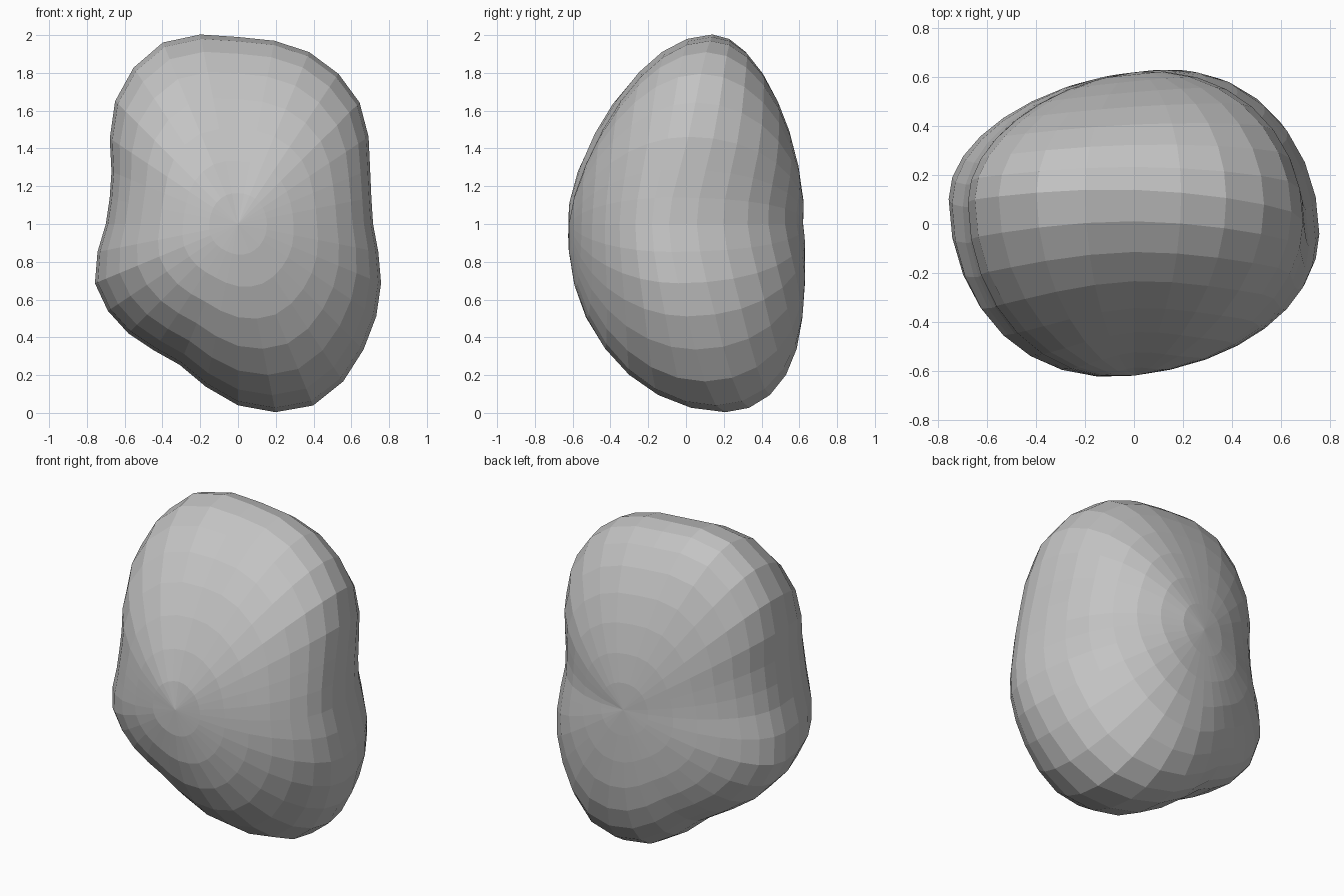
import bpy, bmesh, math
from mathutils import Matrix

cube = bpy.data.objects.get("Cube")
if cube:
    bpy.data.objects.remove(cube)

# Control values at equal angles, counter-clockwise from +x seen from the front
OUTLINE = [.715, .757, .91, .985, .99, 1.04, .92, .725,
           .70, .82, .82, .807, .96, 1.04, .94, .82]
MIDLINE = [-.09, .05, .14, .1, .07, .15, .24, .05]
FRONT_FULLNESS = [2.15, 2.0, 1.5, 1.9, 1.9, 2.2, 2.75, 2.5]
BACK_FULLNESS = [1.8, 2.0, 2.0, 2.1, 2.0, 2.7, 4.6, 2.7]
CORE = .8       # radius the outline fades to near the poles
REACH = .62     # depth of the poles


def around(values, angle):
    """Smooth periodic interpolation of control values."""
    n = len(values)
    t = (angle / math.tau) % 1 * n
    i = int(t)
    f = t - i
    a, b, c, d = (values[(i + k) % n] for k in (-1, 0, 1, 2))
    return b + f / 2 * (c - a + f * (2*a - 5*b + 4*c - d + f * (3*(b - c) + d - a)))


def shape(co):
    """Move a point of the unit sphere onto the weathered boulder surface."""
    angle = math.atan2(co.z, co.x)
    s = min(1, math.hypot(co.x, co.z))
    side, fullness = (-1, FRONT_FULLNESS) if co.y < 0 else (1, BACK_FULLNESS)
    depth = math.sqrt(1 - s ** around(fullness, angle))
    mid = around(MIDLINE, angle)
    radius = s * (CORE + (around(OUTLINE, angle) - CORE) * s)
    co.x = radius * math.cos(angle)
    co.z = 1 + radius * math.sin(angle)
    # the two broad faces lean sideways
    co.y = mid + (side * REACH - mid + .12 * co.x) * depth


# Boulder: faceted sphere with its poles at the front and back
bm = bmesh.new()
bmesh.ops.create_uvsphere(bm, u_segments=32, v_segments=16, radius=1,
                          matrix=Matrix.Rotation(math.pi / 2, 4, 'X'))
for v in bm.verts:
    shape(v.co)
bmesh.ops.recalc_face_normals(bm, faces=bm.faces)
mesh = bpy.data.meshes.new("boulder")
bm.to_mesh(mesh)
bm.free()
boulder = bpy.data.objects.new("boulder", mesh)
bpy.context.collection.objects.link(boulder)

# Plain grey stone
stone = bpy.data.materials.new("grey stone")
stone.use_nodes = True
stone.diffuse_color = (.55, .55, .55, 1)
stone.node_tree.nodes["Principled BSDF"].inputs["Base Color"].default_value = (.55, .55, .55, 1)
mesh.materials.append(stone)
